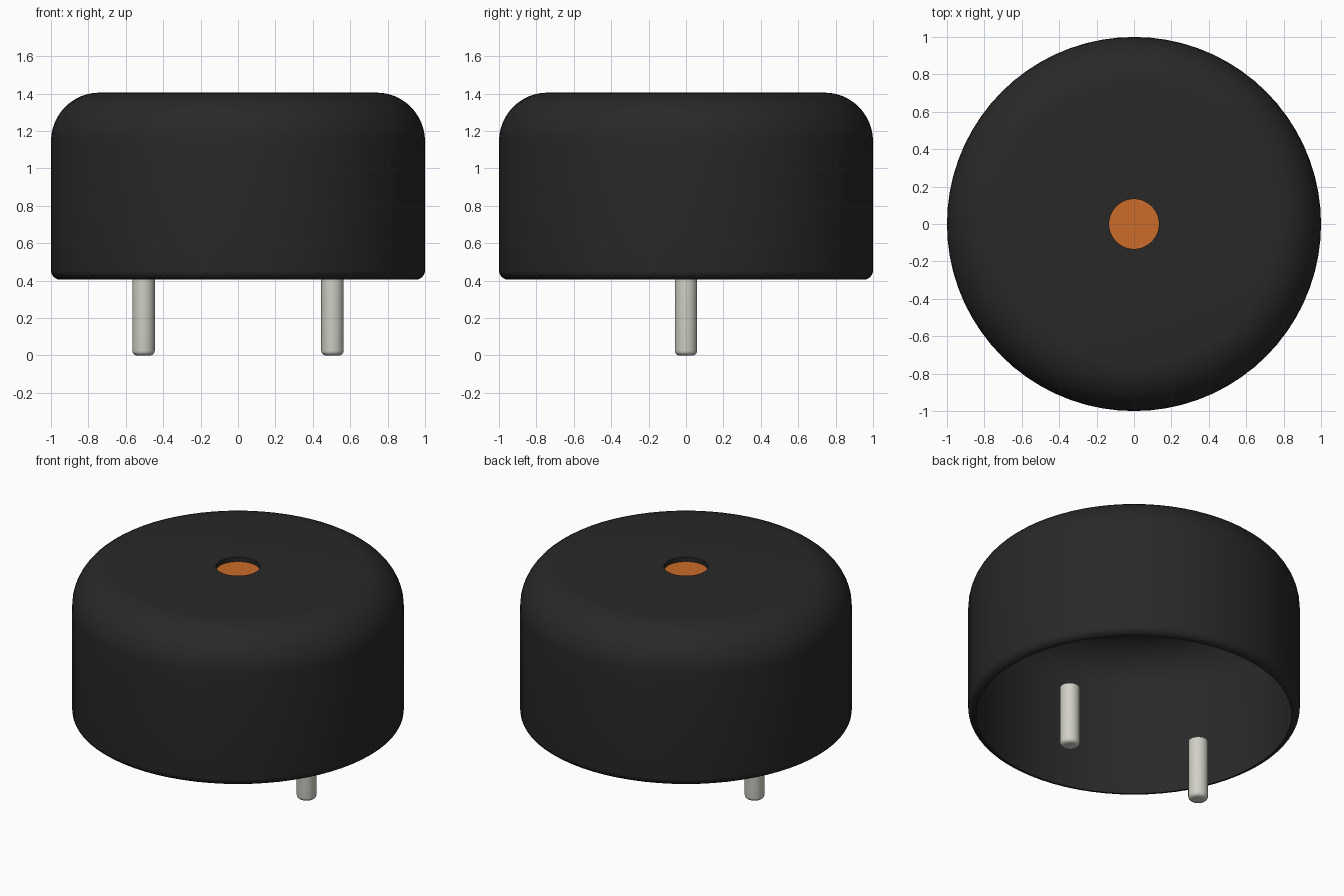
import bpy, bmesh
from math import sin, cos, pi, radians

cube = bpy.data.objects.get("Cube")
if cube:
    bpy.data.objects.remove(cube, do_unlink=True)


def material(name, rgb, roughness):
    mat = bpy.data.materials.new(name)
    mat.use_nodes = True
    mat.diffuse_color = (*rgb, 1)
    bsdf = mat.node_tree.nodes["Principled BSDF"]
    bsdf.inputs["Base Color"].default_value = (*rgb, 1)
    bsdf.inputs["Roughness"].default_value = roughness
    return mat


def arc(r, z, radius, start, end, steps):
    """Fillet points around a centre (r, z), angles in degrees."""
    angles = [radians(start + (end - start) * i / steps) for i in range(steps + 1)]
    return [(r + radius * cos(a), z + radius * sin(a)) for a in angles]


def lathe(name, profile, mat, sides, x=0, closed=True):
    """Revolve a bottom-to-top (radius, height) profile, optionally capped."""
    bm = bmesh.new()
    rings = [[bm.verts.new((r * cos(2 * pi * i / sides), r * sin(2 * pi * i / sides), z))
              for i in range(sides)] for r, z in profile]
    for low, high in zip(rings, rings[1:]):
        for i in range(sides):
            j = (i + 1) % sides
            bm.faces.new((low[i], low[j], high[j], high[i]))
    if closed:
        bm.faces.new(rings[0][::-1])
        bm.faces.new(rings[-1])
    mesh = bpy.data.meshes.new(name)
    bm.to_mesh(mesh)
    bm.free()
    mesh.materials.append(mat)
    obj = bpy.data.objects.new(name, mesh)
    obj.location.x = x
    bpy.context.collection.objects.link(obj)
    bpy.ops.object.select_all(action="DESELECT")
    obj.select_set(True)
    bpy.context.view_layer.objects.active = obj
    bpy.ops.object.shade_smooth_by_angle(angle=radians(35))
    return obj


charcoal = material("charcoal plastic", (0.0215, 0.0215, 0.0215), 0.6)
copper = material("copper orange", (0.60, 0.15, 0.022), 0.5)
silver = material("silver metal", (0.64, 0.63, 0.56), 0.4)

BASE, TOP = 0.405, 1.405
HOLE, DEPTH = 0.133, 0.03

# Hollow housing shell, open below: small lower fillet, broad upper fillet, sound hole
housing = (arc(0.95, BASE + 0.05, 0.05, -90, 0, 6)
           + arc(0.74, TOP - 0.26, 0.26, 0, 90, 12)
           + [(HOLE, TOP), (HOLE, TOP - DEPTH)])
lathe("housing", housing, charcoal, 72, closed=False)

# Disc closing the sound hole
floor = TOP - DEPTH
lathe("sound_disc", [(HOLE, floor - 0.004), (HOLE, floor)], copper, 72)

# Pair of contact pins with rounded tips
pin = arc(0.035, 0.025, 0.025, -90, 0, 5) + [(0.06, BASE)]
for side, x in (("left", 0.505), ("right", -0.505)):
    lathe(side + "_pin", pin, silver, 32, x)
